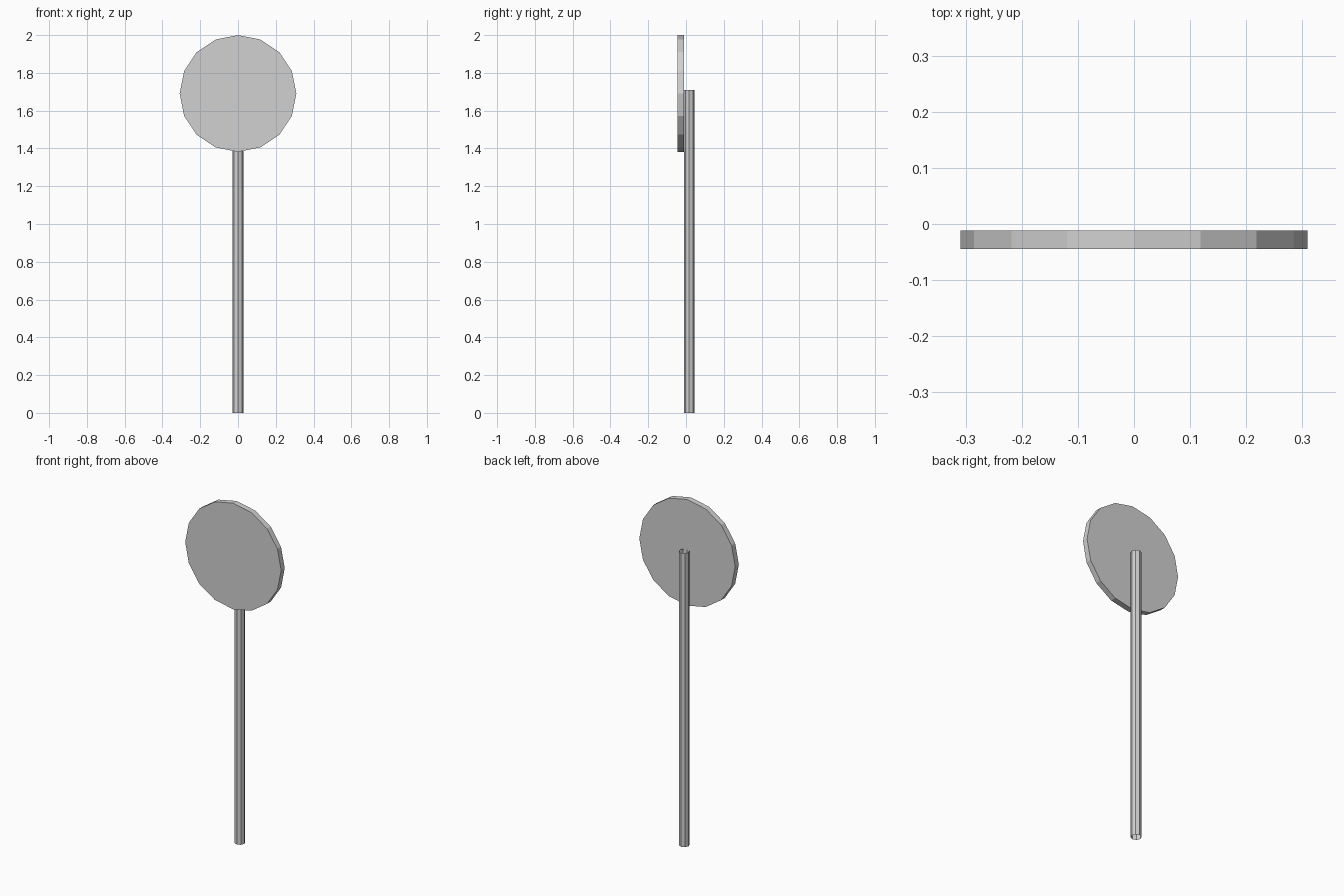
import bpy
from math import radians

cube = bpy.data.objects.get("Cube")
if cube:
    bpy.data.objects.remove(cube, do_unlink=True)

# Single plain grey for the whole sign
GREY = (0.64, 0.64, 0.64, 1.0)
grey = bpy.data.materials.new("plain_grey")
grey.use_nodes = True
grey.diffuse_color = GREY
bsdf = next(n for n in grey.node_tree.nodes if n.type == 'BSDF_PRINCIPLED')
bsdf.inputs["Base Color"].default_value = GREY


def prism(name, sides, radius, depth, location, rotation=(0, 0, 0), caps='NGON'):
    """Flat-shaded straight prism with a corner on each main axis."""
    bpy.ops.mesh.primitive_cylinder_add(
        vertices=sides, radius=radius, depth=depth, end_fill_type=caps,
        location=location, rotation=rotation)
    obj = bpy.context.object
    obj.name = obj.data.name = name
    bpy.ops.object.transform_apply(location=False, rotation=True, scale=False)
    obj.data.materials.append(grey)
    return obj


# Open-ended eight-sided post
POST_TOP = 1.71
prism("post", 8, 0.0285, POST_TOP, (0, 0.0172, POST_TOP / 2), caps='NOTHING')

# Sixteen-sided sign plate standing upright in front of the post
PLATE_RADIUS = 0.309
prism("sign_plate", 16, PLATE_RADIUS, 0.033, (0, -0.028, 2 - PLATE_RADIUS),
      rotation=(radians(90), 0, 0))
